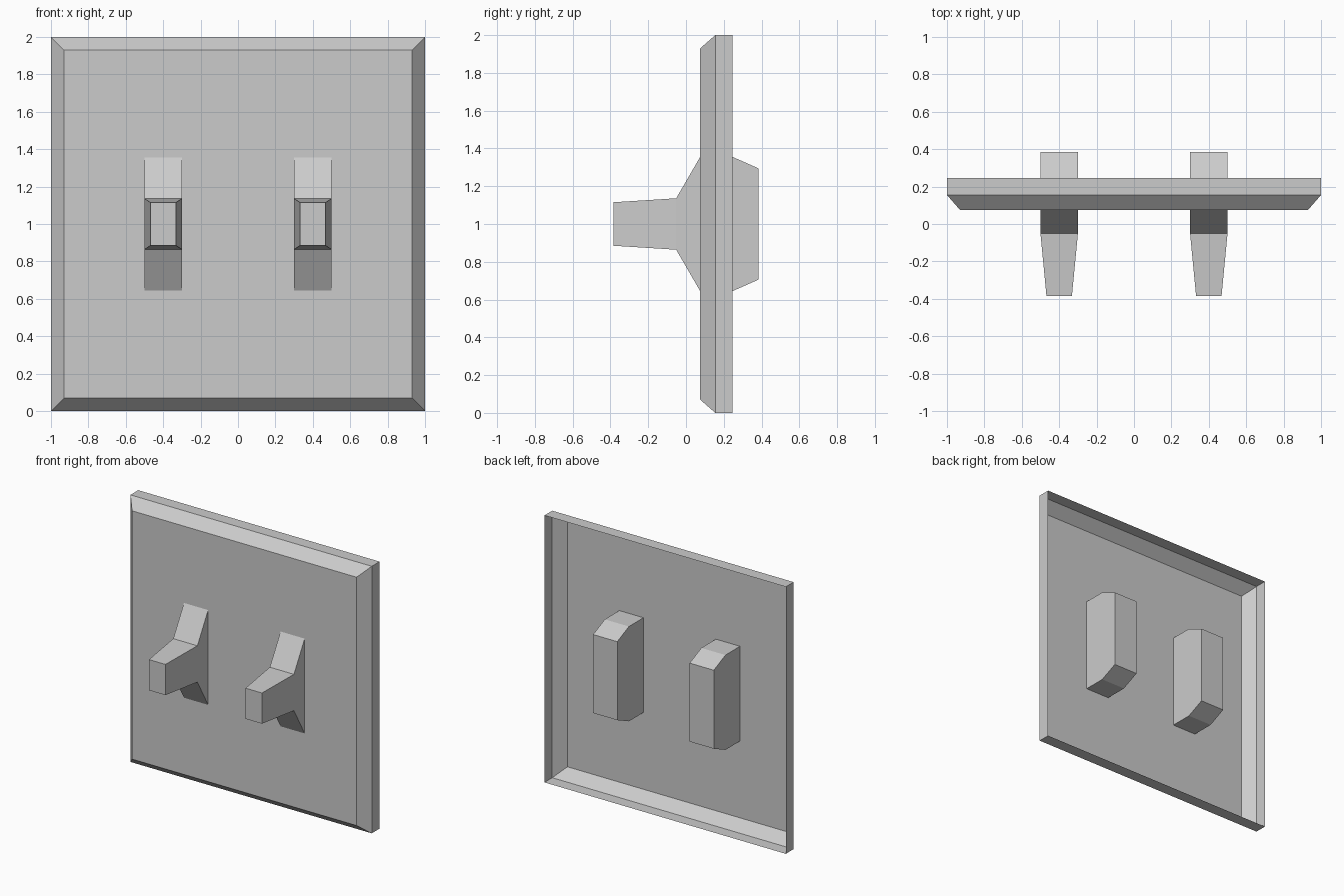
import bpy, bmesh

if "Cube" in bpy.data.objects:
    bpy.data.objects.remove(bpy.data.objects["Cube"])


def loft(name, x, rings, cap_back):
    """Bridge rectangular rings (y, half width, half height), capping the front."""
    bm = bmesh.new()
    loops = []
    for y, w, h in rings:
        corners = [(-w, -h), (w, -h), (w, h), (-w, h)]
        loops.append([bm.verts.new((x + u, y, 1 + v)) for u, v in corners])
    bm.faces.new(loops[0])
    for a, b in zip(loops, loops[1:]):
        for i in range(4):
            j = (i + 1) % 4
            bm.faces.new((a[j], a[i], b[i], b[j]))
    if cap_back:
        bm.faces.new(loops[-1][::-1])
    mesh = bpy.data.meshes.new(name)
    bm.to_mesh(mesh)
    bm.free()
    obj = bpy.data.objects.new(name, mesh)
    bpy.context.collection.objects.link(obj)
    return obj


# Cover plate: thin open-backed shell with a bevelled front and a straight skirt
loft("cover_plate", 0, [
    (0.075, 0.93, 0.93),
    (0.155, 1.0, 1.0),
    (0.247, 1.0, 1.0),
], cap_back=False)

# Toggle switches: tapered lever, flared base and housing behind the plate
for side, x in (("left", -0.4), ("right", 0.4)):
    loft(side + "_toggle_switch", x, [
        (-0.385, 0.068, 0.115),
        (-0.052, 0.1, 0.136),
        (0.075, 0.1, 0.355),
        (0.247, 0.1, 0.355),
        (0.385, 0.1, 0.294),
    ], cap_back=True)
